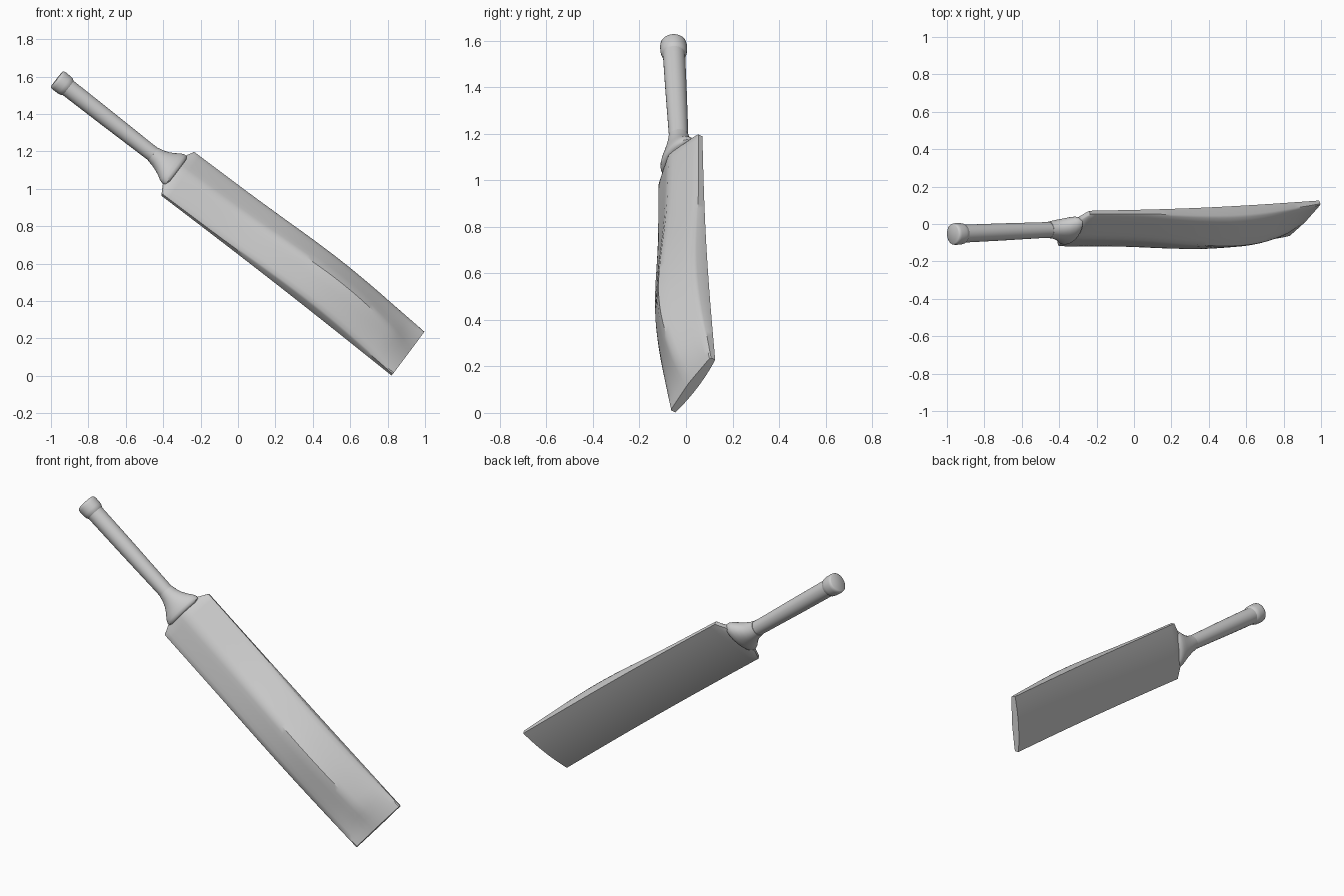
import bpy, bmesh, math
from mathutils import Vector

if "Cube" in bpy.data.objects:
    bpy.data.objects.remove(bpy.data.objects["Cube"])

# Bat frame: origin at blade shoulder, u to the toe, v across, n out of the ridged front
O = Vector((-0.325, -0.015, 1.076))
u = Vector((1.23, 0.055, -0.961)).normalized()
v = Vector((0.51, 0.52, 0.69))
v = (v - u * v.dot(u)).normalized()
n = u.cross(v)
LENGTH = 1.562


def place(s, a, b):
    return O + u * s + v * a + n * b


def lerp_table(table, s):
    """Smooth (Catmull-Rom style) lookup in a table of (s, value, value...)."""
    i = max(j for j in range(len(table) - 1) if table[j][0] <= s or j == 0)
    p, q = table[i], table[i + 1]
    h = q[0] - p[0]
    f = (s - p[0]) / h

    def slope(j, k):
        a, b = table[max(j - 1, 0)], table[min(j + 1, len(table) - 1)]
        return (b[k] - a[k]) / (b[0] - a[0])
    return [(2*f**3 - 3*f*f + 1) * p[k] + (f**3 - 2*f*f + f) * h * slope(i, k)
            + (3*f*f - 2*f**3) * q[k] + (f**3 - f*f) * h * slope(i + 1, k)
            for k in range(1, len(p))]


def loft(name, rings, angle):
    bm = bmesh.new()
    loops = [[bm.verts.new(p) for p in r] for r in rings]
    m = len(loops[0])
    for a, b in zip(loops, loops[1:]):
        for i in range(m):
            bm.faces.new((a[i], a[(i + 1) % m], b[(i + 1) % m], b[i]))
    bm.faces.new(loops[0])
    bm.faces.new(loops[-1])
    bmesh.ops.recalc_face_normals(bm, faces=bm.faces)
    me = bpy.data.meshes.new(name)
    bm.to_mesh(me)
    bm.free()
    ob = bpy.data.objects.new(name, me)
    bpy.context.collection.objects.link(ob)
    bpy.context.view_layer.objects.active = ob
    ob.select_set(True)
    bpy.ops.object.shade_smooth_by_angle(angle=math.radians(angle))
    ob.select_set(False)
    return ob


# Blade: (position, edge thickness, spine thickness)
thick = [(0, .025, .07), (.4, .035, .09), (.8, .062, .135), (1.0, .068, .152),
         (1.2, .06, .143), (1.4, .042, .10), (1.52, .03, .05), (LENGTH, .025, .033)]


def blade_ring(s, w, scale=1.0):
    e, t = lerp_table(thick, max(s, 0))
    bow = 0.012 * math.sin(math.pi * max(s, 0) / LENGTH)
    pts = []
    c = 0.012
    for k in range(-6, 7):                       # gently crowned back
        f = k / 6
        pts.append((f * w, -c * (1 - f * f)))
    pts.append((w, e * 0.8))
    pts.append((w - 0.006, e))
    for k in range(5, -6, -1):                   # ridged front
        f = abs(k / 6)
        rise = 1 - math.sqrt(f * f + 0.006) + 0.07 * (1 - f)
        pts.append((k / 6 * w, e + (t - e) * min(rise, 1)))
    pts.append((-w + 0.006, e))
    pts.append((-w, e * 0.8))
    return [place(s, a, b * scale + bow) for a, b in pts]


rings = [blade_ring(-.03, .108, .9), blade_ring(-.022, .122, .95)]
rings += [blade_ring(LENGTH * i / 44, .165) for i in range(45)]
loft("blade", rings, 35)


# Handle, collar and grip end: elliptical rings of (position, v radius, n radius)
def round_part(name, rows, angle=50):
    out = []
    for s, rv, rn in rows:
        off = 0.012 + 0.012 * max(0, min(1, (s + .12) / .1))
        out.append([place(s, rv * math.cos(2 * math.pi * i / 40),
                          off + rn * math.sin(2 * math.pi * i / 40)) for i in range(40)])
    return loft(name, out, angle)


round_part("handle", [(-.78, .048, .048), (-.5, .046, .046), (-.2, .042, .042),
                      (-.08, .042, .042)])
round_part("collar", [(-.17, .044, .044), (-.14, .05, .048), (-.11, .062, .052),
                      (-.08, .08, .055), (-.055, .1, .057), (-.035, .109, .057),
                      (-.02, .108, .054), (-.012, .095, .045)])
round_part("grip_end", [(-.745, .047, .047), (-.755, .054, .054), (-.77, .057, .057),
                        (-.805, .058, .058), (-.818, .056, .056), (-.823, .05, .05)])
